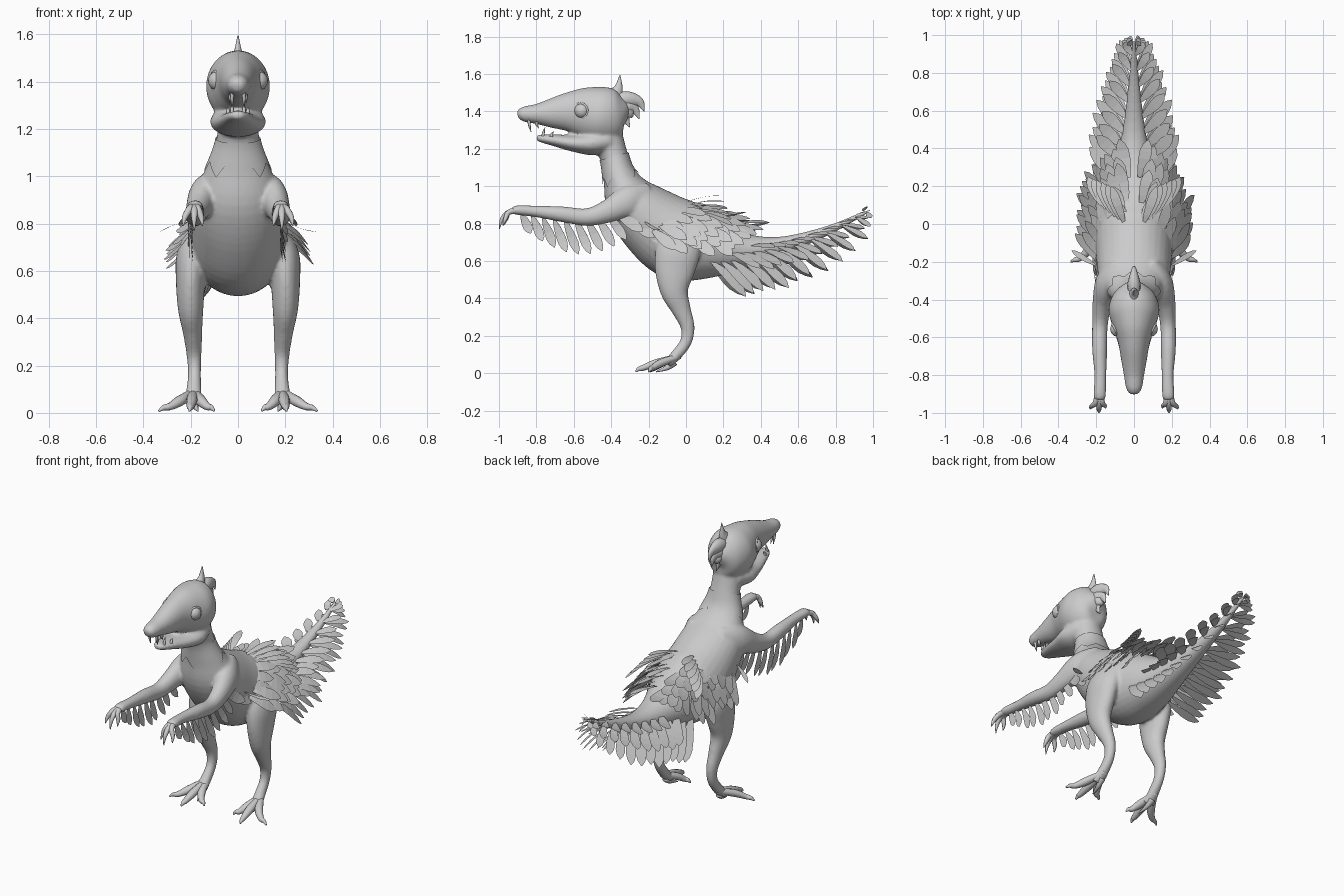
import bpy, bmesh, math, random
from mathutils import Vector

cube = bpy.data.objects.get("Cube")
if cube:
    bpy.data.objects.remove(cube)
rng = random.Random(4)

grey = bpy.data.materials.new("plain_grey")
grey.use_nodes = True
grey.diffuse_color = (0.6, 0.6, 0.6, 1)
grey.node_tree.nodes["Principled BSDF"].inputs["Base Color"].default_value = (0.6, 0.6, 0.6, 1)


def finish(bm, name, smooth=True):
    bmesh.ops.recalc_face_normals(bm, faces=bm.faces)
    mesh = bpy.data.meshes.new(name)
    bm.to_mesh(mesh)
    bm.free()
    mesh.materials.append(grey)
    for p in mesh.polygons:
        p.use_smooth = smooth
    ob = bpy.data.objects.new(name, mesh)
    bpy.context.collection.objects.link(ob)
    return ob


def spline(pts, steps=5):
    """Catmull-Rom samples through rows of numbers."""
    p = [pts[0]] + list(pts) + [pts[-1]]
    out = []
    for i in range(1, len(p) - 2):
        for k in range(steps):
            t = k / steps
            out.append([0.5 * (2 * b + (c - a) * t + (2 * a - 5 * b + 4 * c - d) * t * t
                               + (3 * b - a - 3 * c + d) * t ** 3)
                        for a, b, c, d in zip(*p[i - 1:i + 3])])
    return out + [list(pts[-1])]


def tube(bm, pts, s=1, n=20, caps=True):
    """Loft ellipses along rows of x, y, z, depth radius, side radius."""
    rows = spline(pts)
    cen = [Vector((s * r[0], r[1], r[2])) for r in rows]
    rings = []
    for i, r in enumerate(rows):
        tan = (cen[min(i + 1, len(cen) - 1)] - cen[max(i - 1, 0)]).normalized()
        side = Vector((1, 0, 0))
        side = (side - tan * side.dot(tan)).normalized()
        up = tan.cross(side)
        du, dv = max(r[3], 0.002), max(r[4], 0.002)
        rings.append([bm.verts.new(cen[i] + up * du * math.sin(a) + side * dv * math.cos(a))
                      for a in (math.tau * k / n for k in range(n))])
    for a, b in zip(rings, rings[1:]):
        for k in range(n):
            bm.faces.new((a[k], a[(k + 1) % n], b[(k + 1) % n], b[k]))
    if caps:
        bm.faces.new(rings[0])
        bm.faces.new(rings[-1])
    return rings


def feather(bm, base, tip, width, hint):
    """Flat leaf with a rounded end and a slight droop."""
    base, tip = Vector(base), Vector(tip)
    axis = tip - base
    d = axis.normalized()
    w = Vector(hint)
    w = (w - d * w.dot(d)).normalized()
    bend = w.cross(d) * axis.length * 0.05
    rows = []
    for t, f in ((0, .25), (.25, .7), (.5, .95), (.7, 1), (.87, .7), (1, .08)):
        c = base + axis * t + bend * math.sin(math.pi * t)
        rows.append([bm.verts.new(c + w * width * f * k / 2) for k in (-1, 1)])
    for a, b in zip(rows, rows[1:]):
        bm.faces.new((a[0], a[1], b[1], b[0]))


# Body: neck, trunk and tail, with skull, jaw, arms and legs blended in
trunk = [(0, -.43, 1.28, .09, .09), (0, -.385, 1.16, .075, .09), (0, -.355, 1.05, .09, .128),
         (0, -.29, .92, .15, .183), (0, -.17, .80, .195, .2), (0, -.03, .71, .217, .205),
         (0, .13, .67, .167, .165), (0, .3, .655, .1, .105), (0, .5, .68, .05, .06),
         (0, .75, .76, .026, .03), (0, .97, .865, .01, .01)]
skull = [(0, -.31, 1.37, .02, .02), (0, -.33, 1.375, .085, .07), (0, -.38, 1.375, .14, .115),
         (0, -.46, 1.38, .152, .135), (0, -.55, 1.393, .135, .11), (0, -.63, 1.397, .106, .084),
         (0, -.72, 1.39, .079, .068), (0, -.8, 1.386, .054, .054), (0, -.87, 1.385, .04, .042),
         (0, -.9, 1.38, .02, .022)]
jaw = [(0, -.4, 1.25, .07, .095), (0, -.5, 1.23, .065, .118), (0, -.6, 1.23, .046, .095),
       (0, -.7, 1.245, .032, .066), (0, -.77, 1.255, .022, .042), (0, -.8, 1.258, .014, .02)]
arm = [(.09, -.22, .91, .11, .06), (.14, -.31, .915, .09, .065), (.168, -.42, .865, .062, .052),
       (.18, -.53, .835, .047, .042), (.182, -.66, .85, .042, .04),
       (.178, -.8, .865, .031, .032), (.182, -.9, .872, .026, .034), (.184, -.93, .868, .018, .03)]
leg = [(.15, -.01, .76, .1, .06), (.19, -.04, .66, .12, .07), (.2, -.06, .55, .108, .062),
       (.2, -.062, .44, .076, .054), (.192, -.025, .34, .052, .041), (.186, .008, .25, .038, .032),
       (.184, 0, .17, .032, .028), (.186, -.05, .1, .03, .032), (.19, -.1, .05, .024, .04)]
bm = bmesh.new()
for part in (trunk, skull, jaw):
    tube(bm, part, n=32)
for s in (1, -1):
    tube(bm, arm, s)
    tube(bm, leg, s)
body = finish(bm, "body")
mod = body.modifiers.new("blend", "REMESH")
mod.mode = "VOXEL"
mod.voxel_size = 0.009
mod.use_smooth_shade = True
mod = body.modifiers.new("soften", "SMOOTH")
mod.factor = 0.5
mod.iterations = 6

# Toes and fingers
bm = bmesh.new()
for s in (1, -1):
    for x, y in ((.335, -.2), (.205, -.27), (.1, -.19)):
        tube(bm, [(.187, -.035, .09, .016, .016), ((x + .38) / 3, (y - .2) / 3, .055, .022, .024),
                  (x * .65 + .067, y * .75 - .03, .028, .016, .017),
                  (x * .85 + .028, y * .9 - .01, .022, .012, .012), (x, y, .008, .004, .004)], s, 10)
    tube(bm, [(.185, -.06, .06, .02, .02), (.18, -.1, .03, .014, .014), (.17, -.16, .008, .003, .003)], s, 8)
finish(bm, "toes")
bm = bmesh.new()
for s in (1, -1):
    for x, y, z in ((.15, -.975, .79), (.185, -.998, .77), (.232, -.98, .79)):
        tube(bm, [(.182, -.88, .872, .02, .02), (x * .4 + .11, -.945, .862, .015, .016),
                  (x * .85 + .028, y + .014, .825, .011, .012), (x, y, z, .002, .002)], s, 10)
finish(bm, "fingers")

# Neck collar hugging the skin, with a zigzag hem
bm = bmesh.new()
rings = tube(bm, trunk[1:3], n=64, caps=False)
for k, v in enumerate(rings[-1]):
    v.co.z -= .06 * abs(k % 8 - 4) / 4 - .02
collar = finish(bm, "neck_collar")
mod = collar.modifiers.new("hug", "SHRINKWRAP")
mod.target = body
mod.wrap_mode = "ABOVE_SURFACE"
mod.offset = 0.006

# Eyes with rims
for s, label in ((1, "left"), (-1, "right")):
    bpy.ops.mesh.primitive_uv_sphere_add(segments=24, ring_count=16, radius=.041, location=(s * .085, -.556, 1.403))
    eye = bpy.context.object
    eye.name = label + "_eye"
    bpy.ops.object.shade_smooth()
    bpy.ops.mesh.primitive_torus_add(major_radius=.04, minor_radius=.006, major_segments=28, minor_segments=8,
                                     location=(s * .097, -.563, 1.403), rotation=(0, math.pi / 2, -s * .45))
    rim = bpy.context.object
    rim.name = label + "_eye_rim"
    bpy.ops.object.shade_smooth()
    for ob in (eye, rim):
        ob.data.materials.append(grey)

# Teeth
bm = bmesh.new()
for s in (1, -1):
    for y, x, top, tip in ((-.84, .025, 1.36, 1.29), (-.8, .033, 1.345, 1.31),
                           (-.765, .025, 1.26, 1.315), (-.72, .042, 1.265, 1.292)):
        tube(bm, [(x, y, top, .009, .009), (x, y + .003, (top + tip) / 2, .007, .007),
                  (x, y + .012, tip, .001, .001)], s, 8)
finish(bm, "teeth")

# Crown spike and hooked crest behind the skull
bm = bmesh.new()
tube(bm, [(0, -.38, 1.49, .045, .03), (0, -.36, 1.53, .022, .016), (0, -.353, 1.595, .002, .002)], n=12)
for y, z, drop in ((-.225, 1.4, 0), (-.25, 1.36, .04), (-.3, 1.315, .07)):
    tube(bm, [(0, -.4, 1.45 - drop, .03, .03), (0, -.32, 1.465 - drop, .043, .035),
              (0, y - .025, z + .05, .026, .016), (0, y, z, .002, .002)], n=12)
finish(bm, "crest")

# Arm feathers hang below the forearm and sweep back toward the trunk
bm = bmesh.new()
for s in (1, -1):
    for i in range(9):
        t = i / 8
        y = -.88 + .46 * t
        length = .07 + .12 * math.sin(math.pi * min(1, .1 + t * .7))
        z = .855 - .03 * math.sin(math.pi * t)
        feather(bm, (s * .185, y, z), (s * (.19 + .012 * (i % 2)), y + .05 + .05 * t, z - length),
                .05, (0, 1, .3))
    for i in range(4):
        y = -.38 + .06 * i
        feather(bm, (s * .175, y, .86 - .02 * i), (s * .212, y + .15, .76 - .035 * i), .06, (0, .5, 1))
    feather(bm, (s * .2, -.22, .81), (s * .33, -.14, .765), .03, (0, 1, 0))
finish(bm, "arm_feathers", False)

# Wing feathers: shingled rows from the back down the flank, flaring outward
bm = bmesh.new()
for s in (1, -1):
    for row in range(5):
        for j in range(7):
            u = (j + .5 * (row % 2)) / 6.5
            a = math.radians(12 + 65 * u)
            tilt = min(a, math.radians(50))
            y = -.2 + .075 * row + .15 * (1 - u) + rng.uniform(-.015, .015)
            r = .205 - max(0, y) * .3
            base = Vector((s * r * math.sin(a), y, .7 - .12 * max(0, y + .1) + (r + .01) * math.cos(a)))
            way = Vector((s * (.25 + .4 * u), 1 - .3 * u, -.02 - .6 * u + rng.uniform(-.08, .08))).normalized()
            feather(bm, base, base + way * rng.uniform(.18, .22), .068, (s * math.cos(tilt), 0, -math.sin(tilt)))
    # Loose plumes standing off the back
    for j in range(6):
        base = Vector((s * (.05 + .025 * j), .02 * j, .915 - .012 * j))
        feather(bm, base, base + Vector((s * .07, .2 - .01 * j, .035 - .02 * j)), .05, (1, 0, -.1 * s * j))
finish(bm, "wing_feathers", False)

# Tail feathers: hanging, spreading and flat layers, shorter toward the tip
bm = bmesh.new()
path = spline(trunk[5:], 3)
layers = ((.5, .68, -.72, 1.05), (.72, .72, -.42, .95), (.8, .72, -.08, .75))
for s in (1, -1):
    for layer, (out, back, down, size) in enumerate(layers):
        for x, y, z, depth, width in path[3 + 2 * layer:]:
            f = max(0, y) / .97
            length = size * (.265 - .165 * f ** 3)
            spread = out * (.4 + .6 * min(1, f / .4)) * (1 - .65 * f ** 3)
            way = Vector((s * spread, back, down * (1 - .3 * f) + .3 * f ** 3)).normalized()
            start = Vector((s * width * .8, y - .01 * layer, z - depth * (.4 - .35 * layer)))
            tip = start + way * length * rng.uniform(.9, 1.05)
            tip.y = min(tip.y, .985 - .012 * layer)
            feather(bm, start, tip, .075 * (1 - .5 * f ** 2), (s * .55, -.6, -.25))
finish(bm, "tail_feathers", False)
